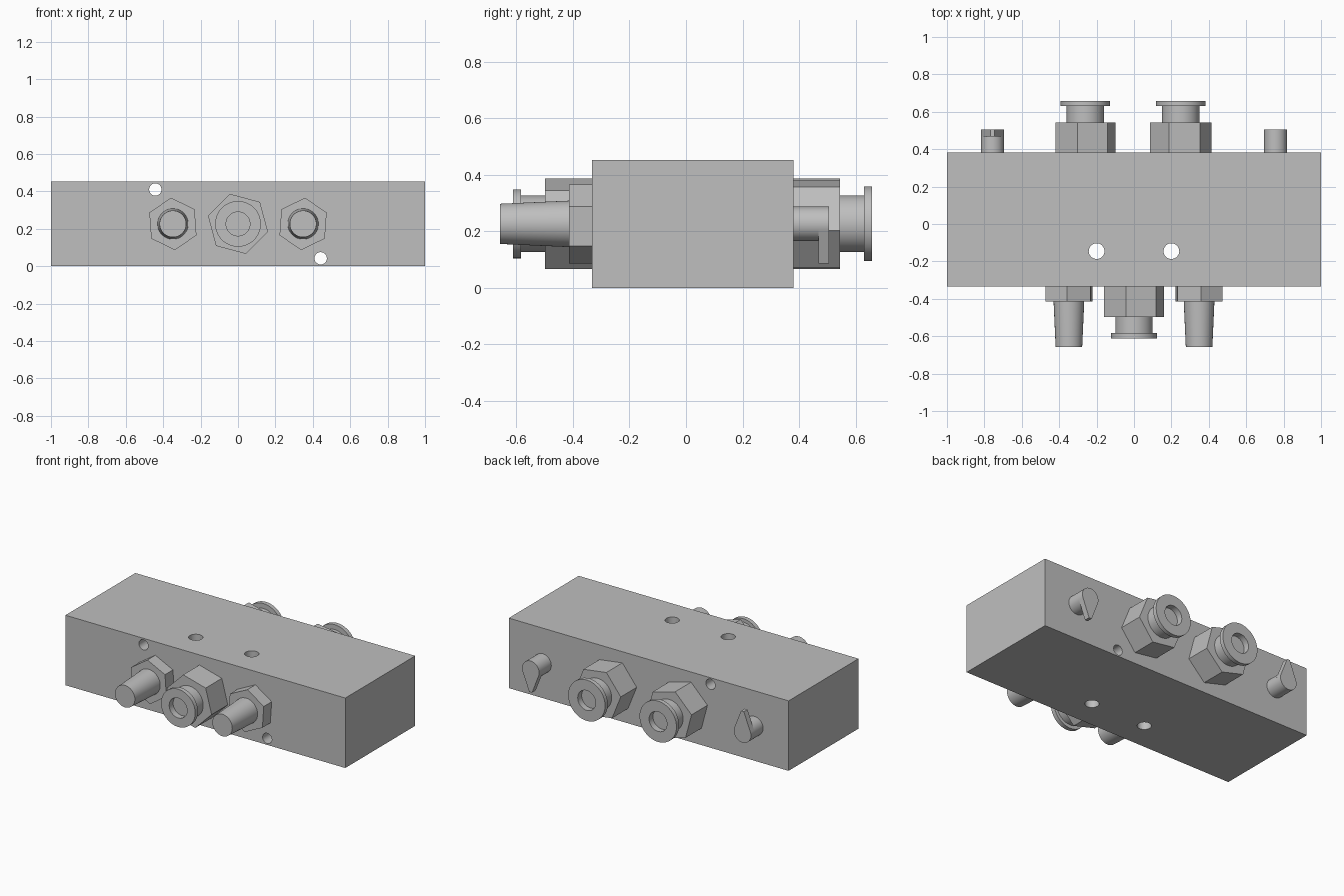
import bpy
import bmesh
from math import cos, sin, pi, radians

cube = bpy.data.objects.get("Cube")
if cube:
    bpy.data.objects.remove(cube, do_unlink=True)

metal = bpy.data.materials.new("plain grey")
metal.use_nodes = True
grey = (0.52, 0.52, 0.52, 1)
metal.diffuse_color = grey
metal.node_tree.nodes["Principled BSDF"].inputs["Base Color"].default_value = grey

MID = 0.226      # height of the port centre line
FRONT, BACK = -0.333, 0.381


def circle(r, n=48, turn=0):
    return [(r * cos(turn + 2 * pi * i / n), r * sin(turn + 2 * pi * i / n)) for i in range(n)]


def loft(name, sections, x=0, z=MID):
    """Skin a list of (y, outline) sections and cap both ends."""
    bm = bmesh.new()
    rings = [[bm.verts.new((x + u, y, z + v)) for u, v in outline] for y, outline in sections]
    for a, b in zip(rings, rings[1:]):
        for i in range(len(a)):
            j = (i + 1) % len(a)
            bm.faces.new((a[i], a[j], b[j], b[i]))
    bm.faces.new(rings[0])
    bm.faces.new(rings[-1])
    bmesh.ops.recalc_face_normals(bm, faces=bm.faces)
    mesh = bpy.data.meshes.new(name)
    bm.to_mesh(mesh)
    bm.free()
    mesh.materials.append(metal)
    ob = bpy.data.objects.new(name, mesh)
    bpy.context.collection.objects.link(ob)
    return ob


def smooth(ob):
    bpy.ops.object.select_all(action='DESELECT')
    ob.select_set(True)
    bpy.context.view_layer.objects.active = ob
    bpy.ops.object.shade_smooth_by_angle(angle=radians(30))


def hex_nut(name, x, y0, y1, r, turn):
    outline = circle(r, 6, radians(turn))
    return loft(name, [(y0, outline), (y1, outline)], x)


def push_fitting(name, x, face, side, hex_len, neck_end, tip, flange_r, turn):
    """Hex base, round neck and flanged collar with a recessed bore."""
    hex_end = face + side * hex_len
    hex_nut(name + "_hex", x, face, hex_end, 0.166, turn)
    bore_r, bore_end = 0.064, tip - side * 0.04
    profile = [(hex_end, 0.1), (neck_end, 0.1), (neck_end, flange_r),
               (tip, flange_r), (tip, bore_r), (bore_end, bore_r)]
    smooth(loft(name + "_collar", [(y, circle(r)) for y, r in profile], x))


# Block with two vertical and two horizontal through holes
square = [(-1, 0), (1, 0), (1, 0.452), (-1, 0.452)]
block = loft("manifold_block", [(FRONT, square), (BACK, square)], z=0)
cutters = []
for s in (-1, 1):
    bpy.ops.mesh.primitive_cylinder_add(vertices=48, radius=0.042, depth=2,
                                        location=(s * 0.2, -0.145, 0.2))
    cutters.append(bpy.context.object)
    bpy.ops.mesh.primitive_cylinder_add(vertices=48, radius=0.033, depth=2,
                                        location=(s * 0.442, 0, MID - s * 0.184),
                                        rotation=(pi / 2, 0, 0))
    cutters.append(bpy.context.object)
bpy.context.view_layer.objects.active = block
for cutter in cutters:
    cutter.hide_render = True
    cutter.data.materials.append(metal)
    mod = block.modifiers.new("hole", 'BOOLEAN')
    mod.operation = 'DIFFERENCE'
    mod.solver = 'EXACT'
    mod.object = cutter
    bpy.ops.object.modifier_apply(modifier=mod.name)
for cutter in cutters:
    bpy.data.objects.remove(cutter, do_unlink=True)
smooth(block)

# Tapered spigots on the front, each with a small hex base
for side, s in (("right", -1), ("left", 1)):
    hex_nut(side + "_spigot_hex", s * 0.348, FRONT, -0.414, 0.14, 90 - s * 4)
    smooth(loft(side + "_spigot", [(-0.414, circle(0.082)), (-0.657, circle(0.071))], s * 0.348))

# Push-in fittings, one at the front and two at the back
push_fitting("front_fitting", 0, FRONT, -1, 0.165, -0.583, -0.611, 0.122, 45)
push_fitting("back_right_fitting", -0.26, BACK, 1, 0.163, 0.63, 0.657, 0.132, 45)
push_fitting("back_left_fitting", 0.25, BACK, 1, 0.163, 0.63, 0.657, 0.132, 52)

# Pointer knobs at the back: round stem with a teardrop head, one up and one down
for side, s in (("right", -1), ("left", 1)):
    r, reach, tip_half = 0.061, 0.141, 0.01
    smooth(loft(side + "_knob_stem", [(BACK, circle(r)), (0.468, circle(r))], s * 0.757))
    start = radians(-25)
    arc = [(r * cos(a), -s * r * sin(a)) for a in
           (start + (pi - 2 * start) * i / 36 for i in range(37))]
    arc = [(u, -v) for u, v in arc]
    drop = arc + [(-tip_half, -s * reach), (tip_half, -s * reach)]
    smooth(loft(side + "_knob_pointer", [(0.468, drop), (0.505, drop)], s * 0.757))
